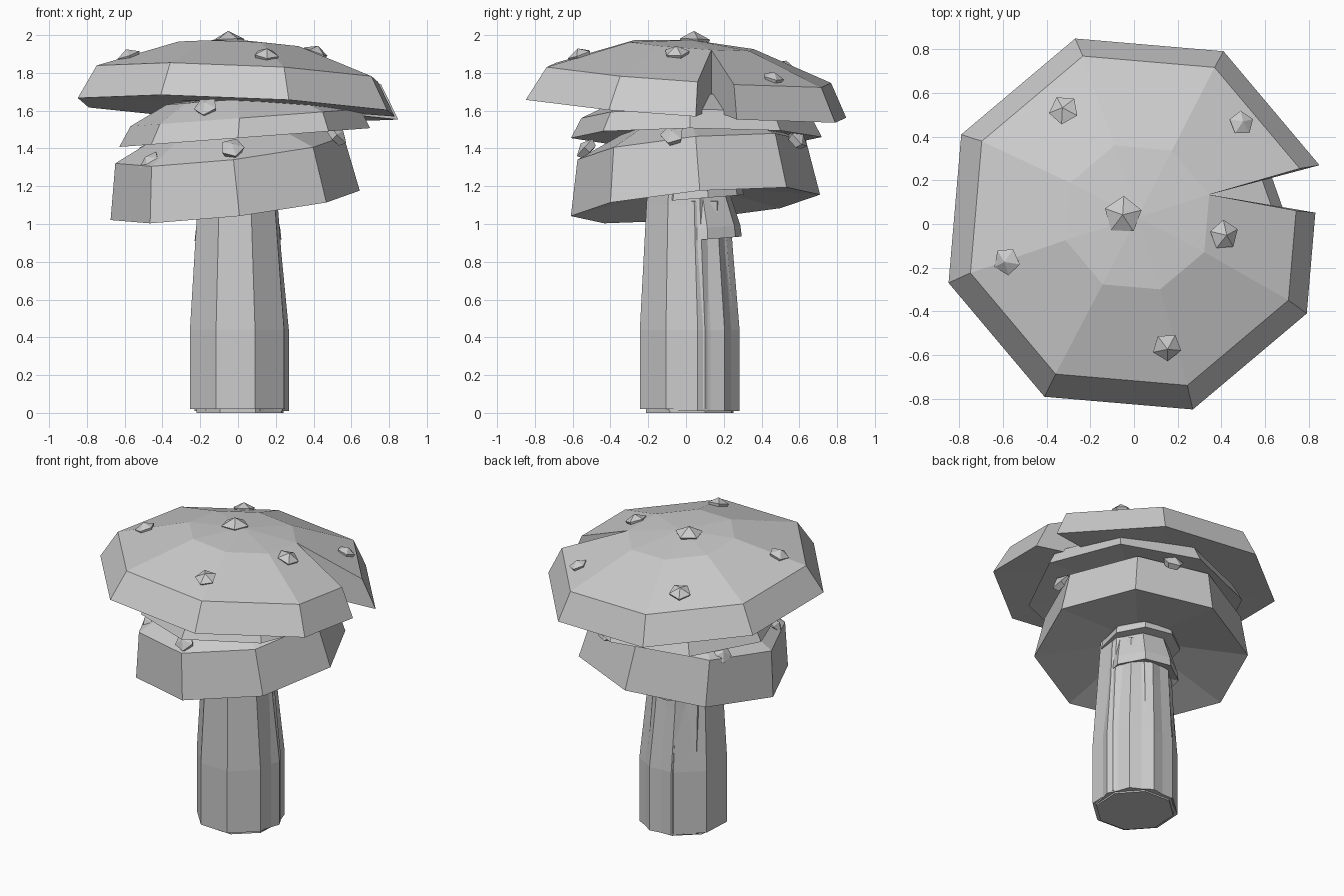
import bpy, bmesh, math
from mathutils import Vector

if "Cube" in bpy.data.objects:
    bpy.data.objects.remove(bpy.data.objects["Cube"], do_unlink=True)

grey = bpy.data.materials.new("pale_grey")
grey.use_nodes = True
COLOUR = (0.6, 0.6, 0.6, 1)
grey.diffuse_color = COLOUR
grey.node_tree.nodes["Principled BSDF"].inputs["Base Color"].default_value = COLOUR


def finish(bm, name):
    bmesh.ops.remove_doubles(bm, verts=bm.verts, dist=0.0005)
    bmesh.ops.recalc_face_normals(bm, faces=bm.faces)
    mesh = bpy.data.meshes.new(name)
    bm.to_mesh(mesh)
    bm.free()
    mesh.materials.append(grey)
    obj = bpy.data.objects.new(name, mesh)
    bpy.context.collection.objects.link(obj)
    return obj


def corner(ring, t, sides, turn, tilt):
    """Point at fractional corner t of a tilted polygon ring (x, y, z, radius)."""
    cx, cy, z, r = ring

    def at(k):
        a = math.radians(turn) + math.tau * k / sides
        x, y = cx + r * math.cos(a), cy + r * math.sin(a)
        return Vector((x, y, z + tilt[0] * x + tilt[1] * y))
    k = math.floor(t)
    return at(k).lerp(at(k + 1), t - k)


def lathe(name, rings, sides=8, turn=0, tilt=(0, 0), ripple=0, notch=None):
    """Skin the rings into a closed solid; notch opens a wedge in the outer rings."""
    bm = bmesh.new()
    cols = list(range(sides)) + ([notch] if notch else [])
    grid = []
    for i, ring in enumerate(rings):
        inner = i in (0, len(rings) - 1)
        row = []
        for j, t in enumerate(cols):
            t = sides if notch and inner and t == notch else t
            shrunk = (*ring[:3], ring[3] - ripple * (j % 2))
            row.append(bm.verts.new(corner(shrunk, t, sides, turn, tilt)))
        grid.append(row)
    n = len(cols)
    for a, b in zip(grid, grid[1:]):
        for j in range(n - 1 if notch else n):
            k = (j + 1) % n
            bm.faces.new((a[j], a[k], b[k], b[j]))
    if notch:
        for j in (0, n - 1):
            bm.faces.new([row[j] for row in grid])
    # Shallow points close the top and the hollow of the underside
    for row, ring, lift in ((grid[0], rings[0], 0.03), (grid[-1], rings[-1], 0.03 if notch else 0)):
        c = bm.verts.new(corner((*ring[:3], 0), 0, sides, 0, tilt) + Vector((0, 0, lift)))
        for j in range(n - 1 if notch else n):
            bm.faces.new((row[j], row[(j + 1) % n], c))
        if notch:
            bmesh.ops.remove_doubles(bm, verts=[row[0], row[-1]], dist=0.0005)
    return finish(bm, name)


def spot(name, place, normal, r=0.07, turn=0):
    """Small faceted wart standing on a surface."""
    bm = bmesh.new()
    rings = []
    for h, s in ((-0.03, 0.75), (0.008, 1)):
        rings.append([bm.verts.new((r * s * math.cos(turn + math.tau * k / 5),
                                    r * s * math.sin(turn + math.tau * k / 5), h)) for k in range(5)])
    tip = bm.verts.new((0, 0, r * 0.6))
    low, high = rings
    bm.faces.new(low)
    for k in range(5):
        m = (k + 1) % 5
        bm.faces.new((low[k], low[m], high[m], high[k]))
        bm.faces.new((high[k], high[m], tip))
    obj = finish(bm, name)
    obj.location = place
    obj.rotation_euler = Vector(normal).to_track_quat('Z', 'Y').to_euler()


# Stem with a slightly inset foot
lathe("stem", [(0, 0.01, 1.55, 0.2), (-0.005, 0, 1.1, 0.222), (0, 0.01, 0.44, 0.27),
               (0, 0.01, 0.02, 0.27), (0.01, 0.02, 0.02, 0.245), (0.01, 0.02, 0, 0.245)], turn=19.5)
# Ridged skin showing at the back of the stem
lathe("stem_ridges", [(0, 0.025, 1.12, 0.21), (0.005, 0.03, 0.85, 0.225),
                      (0.02, 0.04, 0.44, 0.25), (0.02, 0.04, 0.01, 0.25)], sides=20, turn=5, ripple=0.018)
# Torn skirts hanging behind the stem
lathe("lower_skirt", [(0, 0.05, 1.13, 0.19), (0, 0.065, 0.97, 0.228), (0, 0.065, 0.91, 0.235),
                      (0, 0.05, 0.93, 0.19)], turn=12, tilt=(0, 0.08))
lathe("upper_skirt", [(0, 0.05, 1.24, 0.19), (0, 0.065, 1.17, 0.24), (0, 0.065, 1.13, 0.245),
                      (0, 0.05, 1.13, 0.19)], turn=12, tilt=(0, 0.08))

# Three stacked caps, each tilted its own way
lathe("lower_cap", [(-0.06, 0.02, 1.51, 0.36), (-0.045, 0.03, 1.395, 0.605),
                    (-0.015, 0.05, 1.096, 0.66), (-0.01, 0.04, 1.17, 0.21)], turn=2, tilt=(0.115, 0.09))
lathe("middle_cap", [(0.02, 0.05, 1.66, 0.4), (0.04, 0.055, 1.56, 0.61),
                     (0.035, 0.055, 1.455, 0.665), (0.03, 0.05, 1.5, 0.25)], turn=-3, tilt=(0.075, 0))
lathe("top_cap", [(0.015, 0.03, 1.947, 0.345), (0.005, 0.015, 1.79, 0.79),
                  (0, 0, 1.61, 0.89), (0.015, 0.03, 1.63, 0.345)],
      turn=17.6, tilt=(-0.045, -0.07), notch=7.68)

# Warts on the top cap
for i, (x, y, r) in enumerate([(-0.05, 0.04, 0.088), (-0.32, 0.52, 0.07), (0.49, 0.46, 0.058),
                               (0.41, -0.05, 0.07), (-0.58, -0.17, 0.065), (0.15, -0.56, 0.068)]):
    d = math.hypot(x, y)
    slope = 0.36 if d > 0.33 else 0.08
    z = 1.975 - 0.08 * min(d, 0.33) - 0.36 * max(d - 0.33, 0) - 0.045 * x - 0.07 * y
    spot(f"top_wart_{i + 1}", (x, y, z), (slope * x / max(d, 0.1), slope * y / max(d, 0.1), 1), r, i * 0.9)

# Warts on the shoulders of the lower caps
for i, (deg, r, z) in enumerate([(-93, 0.57, 1.40), (-12, 0.54, 1.47), (72, 0.58, 1.45), (150, 0.57, 1.38),
                                 (215, 0.57, 1.33), (-112, 0.45, 1.62), (-20, 0.54, 1.61)]):
    a = math.radians(deg)
    spot(f"side_wart_{i + 1}", (r * math.cos(a), 0.04 + r * math.sin(a), z),
         (math.cos(a), math.sin(a), 0.9), 0.065, i * 0.7)
